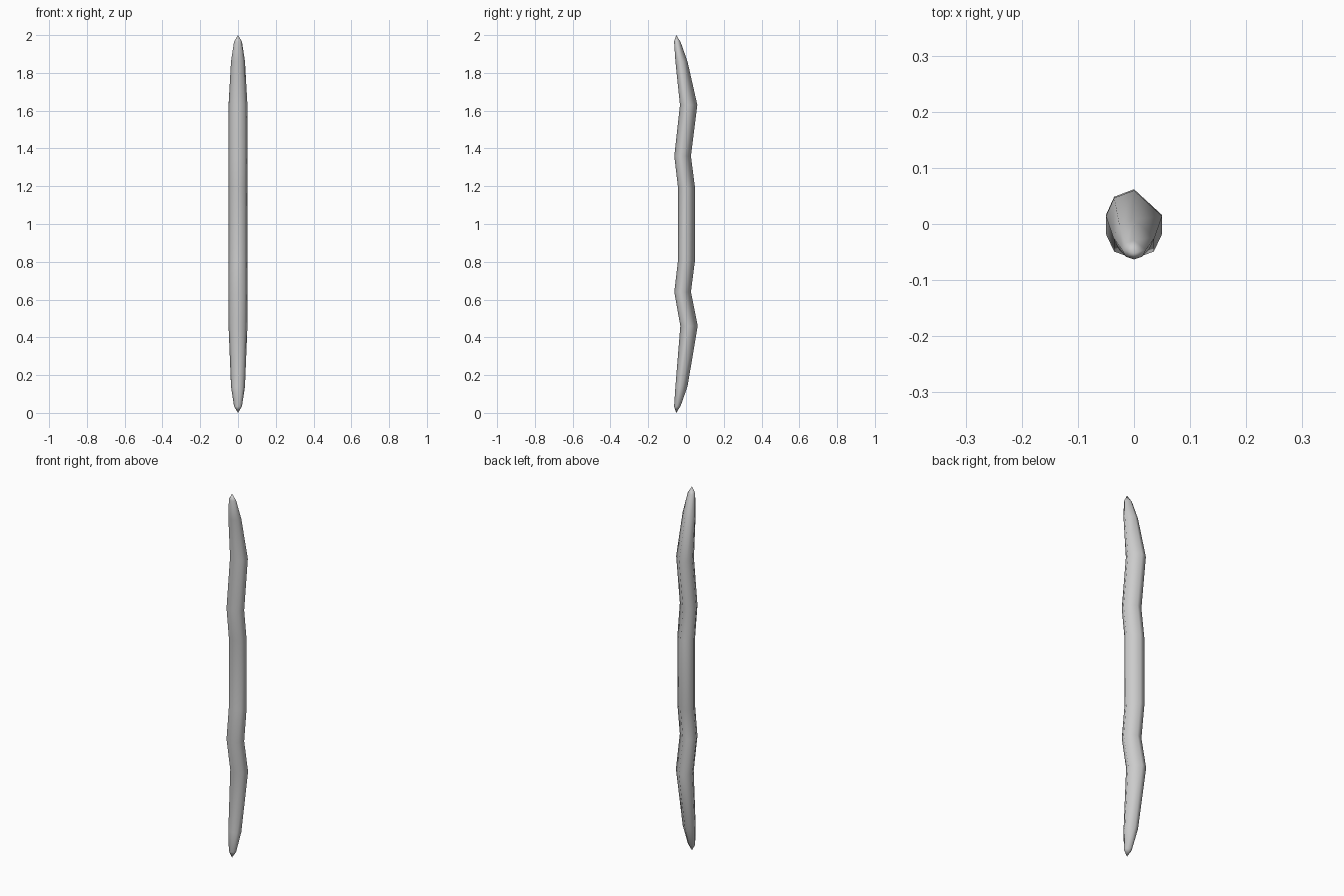
import bpy, bmesh, math

if "Cube" in bpy.data.objects:
    bpy.data.objects.remove(bpy.data.objects["Cube"])

# Cross-sections along the stick: height, y centre, half width, half depth
rings = [
    (0.035, -0.046, 0.021, 0.017),
    (0.14, -0.024, 0.037, 0.032),
    (0.46, 0.016, 0.050, 0.046),
    (0.64, -0.018, 0.050, 0.044),
    (0.81, 0.003, 0.050, 0.045),
    (1.19, 0.003, 0.050, 0.045),
    (1.36, -0.018, 0.050, 0.044),
    (1.63, 0.014, 0.050, 0.046),
    (1.86, -0.024, 0.037, 0.032),
    (1.965, -0.046, 0.021, 0.017),
]
# Octagonal section with the back right corner planed flat
angles = [math.radians(a) for a in (0, 90, 135, 180, 225, 270, 315)]
n = len(angles)

bm = bmesh.new()
loops = [[bm.verts.new((rx * math.cos(a), cy + ry * math.sin(a), z)) for a in angles]
         for z, cy, rx, ry in rings]

# Side walls
for lo, hi in zip(loops, loops[1:]):
    for i in range(n):
        j = (i + 1) % n
        bm.faces.new((lo[i], lo[j], hi[j], hi[i]))

# Pointed ends
bottom = bm.verts.new((0, -0.052, 0))
top = bm.verts.new((0, -0.052, 2))
for i in range(n):
    j = (i + 1) % n
    bm.faces.new((bottom, loops[0][j], loops[0][i]))
    bm.faces.new((top, loops[-1][i], loops[-1][j]))

for f in bm.faces:
    f.smooth = True
bmesh.ops.recalc_face_normals(bm, faces=bm.faces)
mesh = bpy.data.meshes.new("wooden_stick")
bm.to_mesh(mesh)
bm.free()
stick = bpy.data.objects.new("wooden_stick", mesh)
bpy.context.collection.objects.link(stick)
